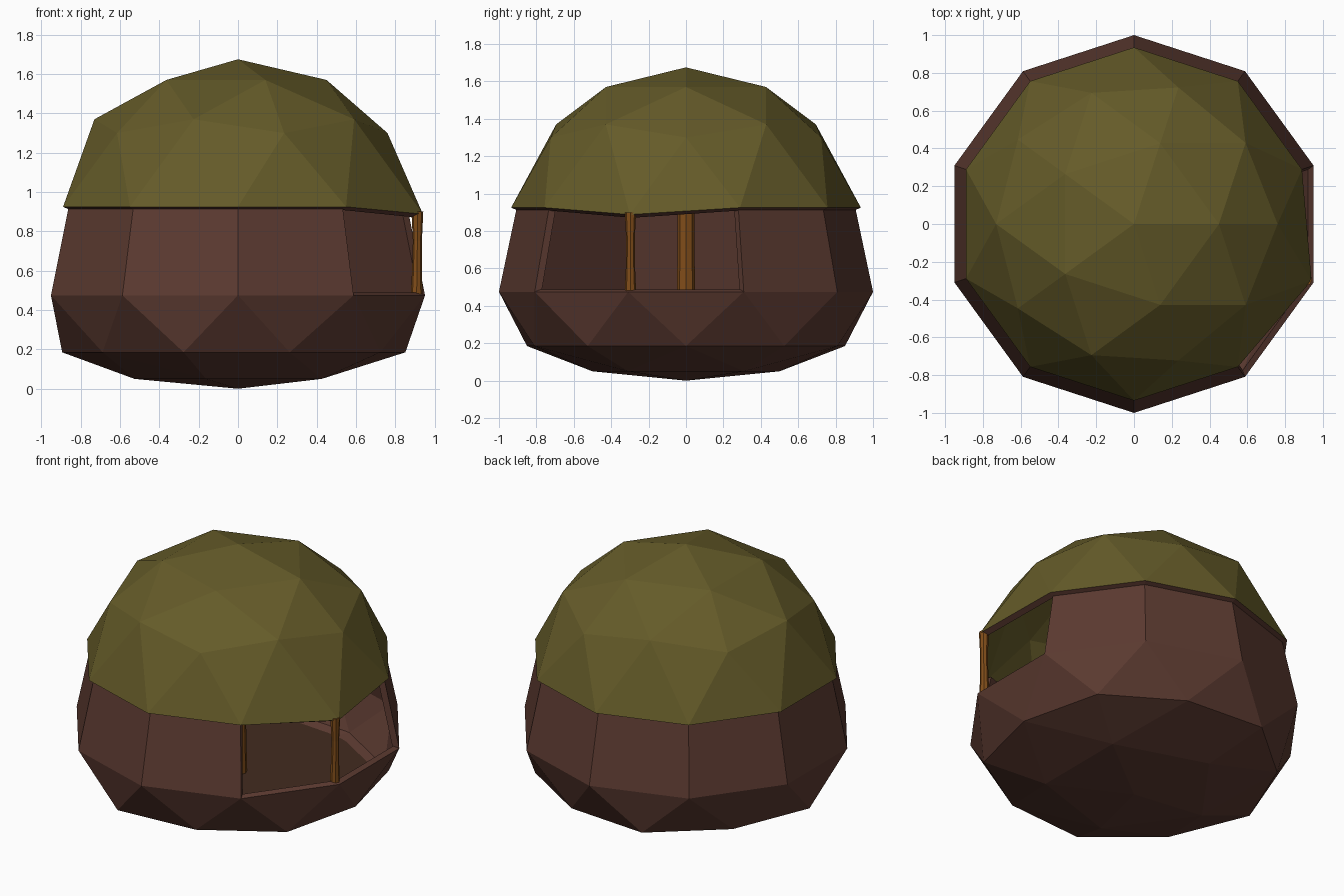
import bpy, bmesh
from math import sin, cos, radians, hypot

if "Cube" in bpy.data.objects:
    bpy.data.objects.remove(bpy.data.objects["Cube"])


def material(name, rgb):
    m = bpy.data.materials.new(name)
    m.diffuse_color = (*rgb, 1)
    m.use_nodes = True
    m.node_tree.nodes["Principled BSDF"].inputs["Base Color"].default_value = m.diffuse_color
    return m


GREEN = material("moss_green", (0.13, 0.105, 0.022))
BROWN = material("clay_brown", (0.105, 0.042, 0.03))
WOOD = material("wood", (0.22, 0.075, 0.01))
DARK = material("dark_floor", (0.055, 0.025, 0.014))


def finish(bm, name, *mats):
    mesh = bpy.data.meshes.new(name)
    bm.to_mesh(mesh)
    bm.free()
    ob = bpy.data.objects.new(name, mesh)
    bpy.context.collection.objects.link(ob)
    for m in mats:
        mesh.materials.append(m)
    return ob


def thicken(ob, t, rim=0):
    mod = ob.modifiers.new("thickness", 'SOLIDIFY')
    mod.thickness = t
    mod.offset = -1
    mod.material_offset_rim = rim


def half_icosphere(sign, levels):
    """Half an icosphere, each level of vertices moved to its (radius, z)."""
    bm = bmesh.new()
    bmesh.ops.create_icosphere(bm, subdivisions=2, radius=1)
    drop = [f for f in bm.faces if f.calc_center_median().z * sign < 0]
    bmesh.ops.delete(bm, geom=drop, context='FACES')
    for v in bm.verts:
        key = min(levels, key=lambda k: abs(k - abs(v.co.z)))
        r, z = levels[key]
        h = hypot(v.co.x, v.co.y)
        s = r / h if h > 1e-4 else 0
        v.co = (v.co.x * s, v.co.y * s, z)
    return bm


# Lower bowl
bowl = finish(half_icosphere(-1, {
    1: (0, 0), 0.851: (0.526, 0.05), 0.526: (0.851, 0.185),
    0.447: (0.894, 0.185), 0: (1, 0.475)}), "base_bowl", BROWN)
thicken(bowl, 0.035)

# Roof dome, one eave corner sagging over the corner post
bm = half_icosphere(1, {
    1: (0, 1.675), 0.851: (0.45, 1.57), 0.526: (0.73, 1.37),
    0.447: (0.76, 1.30), 0: (0.935, 0.925)})
corner = min(bm.verts, key=lambda v: (v.co.x - 0.89) ** 2 + (v.co.y + 0.29) ** 2 + (v.co.z - 0.92) ** 2)
corner.co = (0.94, -0.30, 0.888)
thicken(finish(bm, "roof_dome", GREEN, BROWN), 0.04, rim=1)

# Wall ring of eight panels, two left open for the entrance
bm = bmesh.new()
cols = []
for i in range(9):
    a = radians(18 + 36 * i)
    cols.append([bm.verts.new((r * cos(a), r * sin(a), z))
                 for r, z in ((1, 0.475), (0.905, 0.925))])
for a, b in zip(cols, cols[1:]):
    bm.faces.new((a[0], b[0], b[1], a[1]))
thicken(finish(bm, "wall_panels", BROWN), 0.038)

# Flat floor inside the bowl
bm = bmesh.new()
bm.faces.new([bm.verts.new((0.83 * cos(radians(36 * i)), 0.83 * sin(radians(36 * i)), 0.19))
              for i in range(10)])
finish(bm, "floor", DARK)


def post(name, x, y, rings, sides=8):
    """Stack of (z, radius, x shift) rings, capped at both ends."""
    bm = bmesh.new()
    loops = [[bm.verts.new((x + dx + r * cos(radians(360 * i / sides)),
                            y + r * sin(radians(360 * i / sides)), z))
              for i in range(sides)] for z, r, dx in rings]
    for a, b in zip(loops, loops[1:]):
        for i in range(sides):
            j = (i + 1) % sides
            bm.faces.new((a[i], a[j], b[j], b[i]))
    bm.faces.new(loops[0][::-1])
    bm.faces.new(loops[-1])
    finish(bm, name, WOOD)


# Posts
post("corner_post", 0.908, -0.297,
     [(0.46, 0.031, 0), (0.6, 0.025, 0.002), (0.75, 0.023, 0.004), (0.9, 0.03, 0.004)])
post("centre_post", 0, 0, [(0.19, 0.055, 0), (0.7, 0.045, 0), (1.64, 0.05, 0)])
